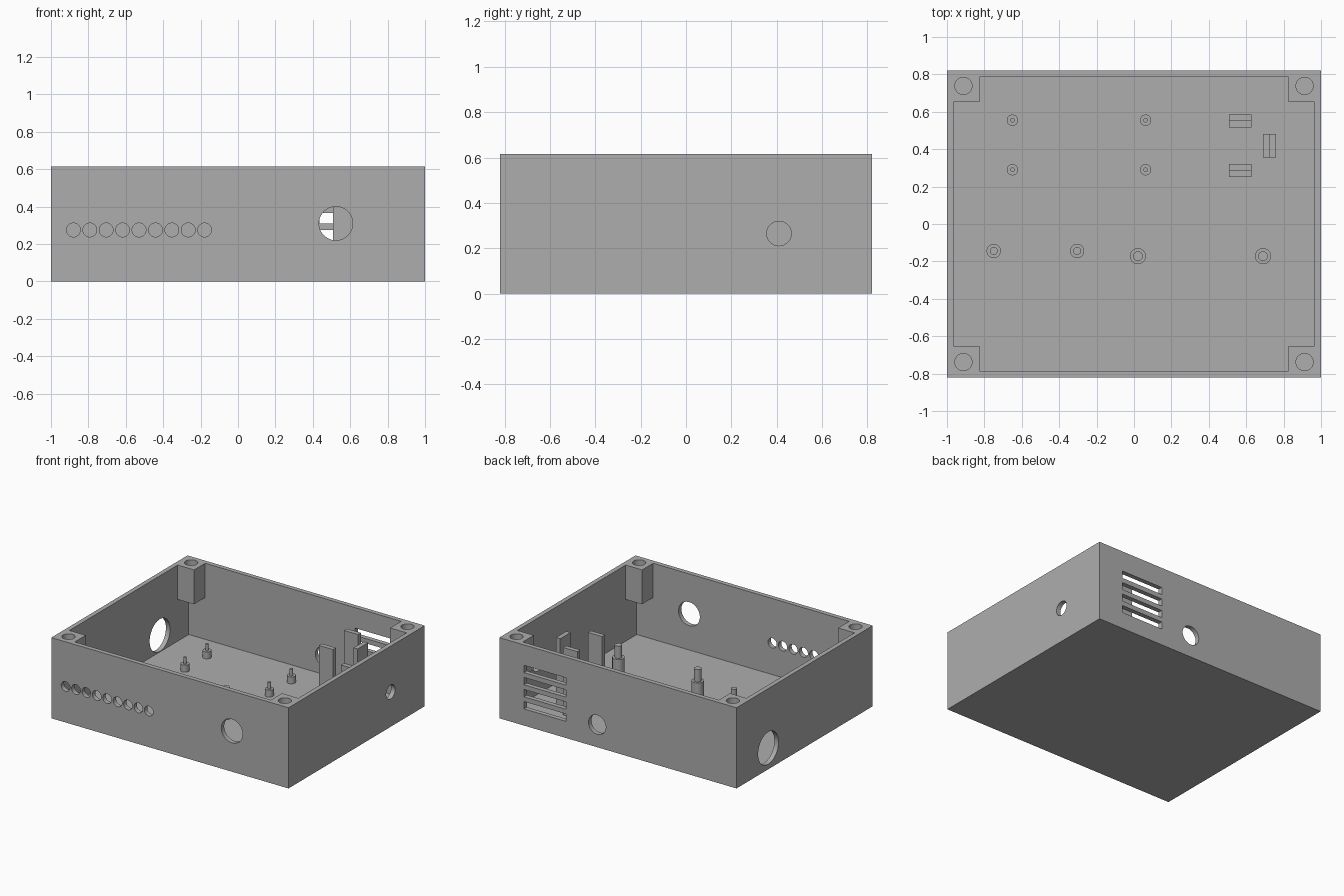
import bpy
import math
from mathutils import Matrix, Vector

cube = bpy.data.objects.get("Cube")
if cube:
    bpy.data.objects.remove(cube, do_unlink=True)

import bmesh

HX, HY, HEIGHT = 1.0, 0.82, 0.615
WALL = 0.035
FLOOR = 0.035
POST_BOTTOM = 0.353

grey = bpy.data.materials.new("plain grey plastic")
grey.use_nodes = True
colour = (0.42, 0.42, 0.42, 1)
grey.diffuse_color = colour
grey.node_tree.nodes["Principled BSDF"].inputs["Base Color"].default_value = colour


def finish(name, bm):
    mesh = bpy.data.meshes.new(name)
    bm.to_mesh(mesh)
    bm.free()
    mesh.materials.append(grey)
    obj = bpy.data.objects.new(name, mesh)
    bpy.context.scene.collection.objects.link(obj)
    return obj


def add_box(bm, low, high):
    low, high = Vector(low), Vector(high)
    size = Matrix.Diagonal((*(high - low), 1))
    bmesh.ops.create_cube(bm, size=1, matrix=Matrix.Translation((low + high) / 2) @ size)


def box(name, low, high):
    bm = bmesh.new()
    add_box(bm, low, high)
    return finish(name, bm)


def add_cylinder(bm, centre, radius, depth, axis="Z", sides=48):
    turn = {"X": Matrix.Rotation(math.pi / 2, 4, "Y"),
            "Y": Matrix.Rotation(math.pi / 2, 4, "X"),
            "Z": Matrix.Identity(4)}[axis]
    bmesh.ops.create_cone(bm, cap_ends=True, segments=sides, radius1=radius, radius2=radius,
                          depth=depth, matrix=Matrix.Translation(centre) @ turn)


def cylinder(name, *args):
    bm = bmesh.new()
    add_cylinder(bm, *args)
    return finish(name, bm)


def smooth(obj):
    bpy.ops.object.select_all(action="DESELECT")
    obj.select_set(True)
    bpy.context.view_layer.objects.active = obj
    bpy.ops.object.shade_smooth_by_angle(angle=math.radians(30))


def cut(target, cutter):
    cutter.hide_render = True
    mod = target.modifiers.new("cut", "BOOLEAN")
    mod.operation, mod.solver, mod.object = "DIFFERENCE", "EXACT", cutter
    bpy.context.view_layer.objects.active = target
    bpy.ops.object.modifier_apply(modifier=mod.name)
    bpy.data.objects.remove(cutter, do_unlink=True)


# Open case; the two crossing upper cavities leave the corner posts standing
case = box("case", (-HX, -HY, 0), (HX, HY, HEIGHT))
ix, iy = HX - WALL, HY - WALL
px, py = 0.827, 0.652
cut(case, box("cavity", (-ix, -iy, FLOOR), (ix, iy, POST_BOTTOM)))
cut(case, box("cavity", (-ix, -py, POST_BOTTOM - 0.1), (ix, py, HEIGHT + 0.1)))
cut(case, box("cavity", (-px, -iy, POST_BOTTOM - 0.1), (px, iy, HEIGHT + 0.1)))

# Screw holes in the corner posts
for sx in (-1, 1):
    for sy in (-1, 1):
        cut(case, cylinder("screw_hole", (sx * 0.912, sy * 0.738, HEIGHT), 0.046, 0.4))

# Front wall: row of cable holes and one large hole
for i in range(9):
    cut(case, cylinder("cable_hole", (-0.88 + i * 0.0877, -HY, 0.275), 0.037, 0.2, "Y"))
cut(case, cylinder("front_hole", (0.523, -HY, 0.31), 0.09, 0.2, "Y"))

# Back wall: vent slots and a round hole
for i in range(4):
    z = 0.127 + i * 0.092
    cut(case, box("vent_slot", (0.437, HY - 0.1, z), (0.793, HY + 0.1, z + 0.056)))
cut(case, cylinder("back_hole", (0.175, HY, 0.172), 0.073, 0.2, "Y"))

# Side walls: one small and one large hole
cut(case, cylinder("small_side_hole", (HX, 0.41, 0.265), 0.054, 0.2, "X"))
cut(case, cylinder("large_side_hole", (-HX, 0.437, 0.162), 0.123, 0.2, "X"))
smooth(case)


# Standoffs: a wide collar with a thin pin on top
def standoff(name, x, y, radius, pin_radius, collar_top, pin_top):
    bm = bmesh.new()
    for r, low, high in ((radius, FLOOR, collar_top), (pin_radius, collar_top, pin_top)):
        add_cylinder(bm, (x, y, (low + high) / 2), r, high - low, "Z", 32)
    smooth(finish(name, bm))


for x in (-0.65, 0.062):
    for y in (0.29, 0.555):
        standoff("small_standoff", x, y, 0.03, 0.012, 0.088, 0.138)
for x in (-0.75, -0.304):
    standoff("medium_standoff", x, -0.144, 0.038, 0.021, 0.14, 0.21)
for x in (0.021, 0.69):
    standoff("tall_standoff", x, -0.172, 0.043, 0.026, 0.172, 0.265)


# Stepped holders: a low ledge backed by a tall plate on the outer side
LEDGE, PLATE = 0.30, 0.55


def holder(name, low, middle, high, axis, tall_first):
    bm = bmesh.new()
    first, second = list(high), list(low)
    first[axis] = second[axis] = middle
    tops = (PLATE, LEDGE) if tall_first else (LEDGE, PLATE)
    add_box(bm, (*low, FLOOR), (*first, tops[0]))
    add_box(bm, (*second, FLOOR), (*high, tops[1]))
    finish(name, bm)


holder("front_holder", (0.507, 0.25), 0.285, (0.627, 0.32), 1, True)
holder("back_holder", (0.507, 0.515), 0.55, (0.627, 0.585), 1, False)
holder("side_holder", (0.69, 0.355), 0.725, (0.76, 0.48), 0, False)
